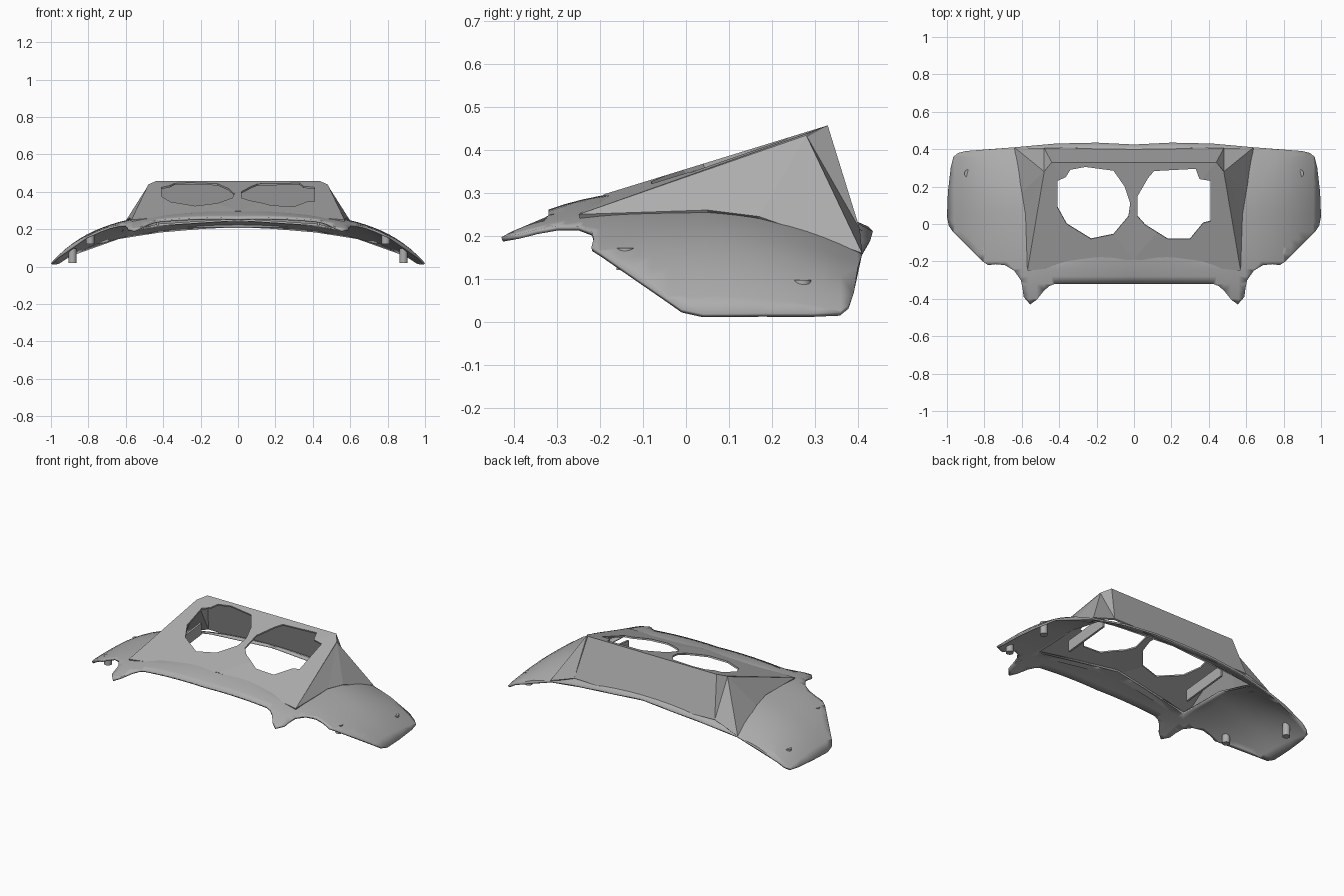
import bpy, bmesh, math
from mathutils import Vector, geometry

cube = bpy.data.objects.get("Cube")
if cube:
    bpy.data.objects.remove(cube, do_unlink=True)

grey = bpy.data.materials.new("plastic_grey")
grey.use_nodes = True
tone = (0.42, 0.42, 0.42, 1)
grey.diffuse_color = tone
grey.node_tree.nodes["Principled BSDF"].inputs["Base Color"].default_value = tone


def finish(name, bm, thickness=0, smooth=None):
    """Turn a bmesh into a grey object, optionally thickened inwards."""
    mesh = bpy.data.meshes.new(name)
    bm.to_mesh(mesh)
    bm.free()
    mesh.materials.append(grey)
    ob = bpy.data.objects.new(name, mesh)
    bpy.context.collection.objects.link(ob)
    if thickness:
        mod = ob.modifiers.new("wall", "SOLIDIFY")
        mod.thickness = thickness
        mod.offset = -1
    if smooth:
        bpy.ops.object.select_all(action="DESELECT")
        ob.select_set(True)
        bpy.context.view_layer.objects.active = ob
        bpy.ops.object.shade_smooth_by_angle(angle=math.radians(smooth))
    return ob


def mirrored(half):
    """Close a loop drawn for +x from back to front."""
    return half + [(-x, y) for x, y in reversed(half) if x > 0]


def inside(p, loop):
    odd = False
    for (ax, ay), (bx, by) in zip(loop, loop[1:] + loop[:1]):
        if (ay > p.y) != (by > p.y) and p.x < ax + (p.y - ay) * (bx - ax) / (by - ay):
            odd = not odd
    return odd


def add_sheet(bm, loops, height, extra_points=(), creases=()):
    """Fill the first loop less the others, then lift it to a height field."""
    pts, edges = [], []
    for loop in loops:
        n = len(pts)
        pts += [Vector(p) for p in loop]
        edges += [(n + i, n + (i + 1) % len(loop)) for i in range(len(loop))]
    for a, b in creases:
        edges.append((len(pts), len(pts) + 1))
        pts += [Vector(a), Vector(b)]
    pts += [Vector(p) for p in extra_points]
    flat, _, faces, *_ = geometry.delaunay_2d_cdt(pts, edges, [], 0, 1e-5)
    verts = [bm.verts.new((p.x, p.y, height(p.x, p.y))) for p in flat]
    for f in faces:
        mid = sum((flat[i] for i in f), Vector((0, 0))) / len(f)
        if inside(mid, loops[0]) and not any(inside(mid, h) for h in loops[1:]):
            face = bm.faces.new([verts[i] for i in f])
            face.normal_update()
            if face.normal.z < 0:
                face.normal_flip()
    bmesh.ops.delete(bm, geom=[v for v in verts if not v.link_faces], context="VERTS")


# Curved shell with wings, front notches and prongs
def shell_height(x, y):
    x, t = abs(x), y - 0.05
    z = 0.308 - 0.15 * x**2 - 0.14 * x**6
    if t > 0:
        return z - 0.08 * (t / 0.36) ** 2 * (1 - max(0, x - 0.7) / 0.6)
    return z + 0.54 * t**3 * (1 + 0.8 * max(0, 1 - x / 0.57))


outline = mirrored([
    (0, 0.425), (0.2, 0.435), (0.42, 0.43), (0.64, 0.41), (0.9, 0.39), (0.94, 0.38),
    (0.965, 0.36), (0.98, 0.3), (0.995, 0.17), (1, 0.04), (0.99, -0.01), (0.97, -0.04),
    (0.81, -0.2), (0.78, -0.22), (0.74, -0.215), (0.69, -0.22), (0.64, -0.25),
    (0.605, -0.3), (0.595, -0.35), (0.59, -0.39), (0.555, -0.43), (0.52, -0.405),
    (0.48, -0.355), (0.45, -0.33), (0.42, -0.32), (0, -0.32)])
opening = mirrored([(0, 0.34), (0.42, 0.34), (0.56, 0.36), (0.54, 0.1),
                    (0.53, -0.2), (0, -0.14)])
grid = [(i * 0.04, j * 0.04) for i in range(-24, 25) for j in range(-10, 11)]
bm = bmesh.new()
add_sheet(bm, [outline, opening], shell_height, grid)
finish("curved_shell", bm, 0.011, 40)

# Hood corner points on the +x side
front_mid = Vector((0, -0.19, 0.297))
front = Vector((0.57, -0.25, 0.25))
shoulder = Vector((0.48, 0.28, 0.434))
peak = Vector((0.44, 0.33, 0.457))
crease = Vector((0.48, 0.405, 0.215))
corner = Vector((0.64, 0.41, 0.16))
side_edge = [corner, Vector((0.6, 0.17, 0.245)), Vector((0.58, 0.05, 0.26)), front]


def flip(v):
    return Vector((-v.x, v.y, v.z))


side_normal = (peak - front_mid).cross(front - front_mid)


def hood_height(x, y):
    centre = front_mid.z + (peak.z - front_mid.z) * (y - front_mid.y) / (peak.y - front_mid.y)
    n = side_normal
    side = front_mid.z - (n.x * abs(x) + n.y * (y - front_mid.y)) / n.z
    return min(centre, side)


# Hood top with two gauge holes
left_hole = [(0.02, 0.15), (0.075, 0.245), (0.107, 0.283), (0.33, 0.295), (0.35, 0.24),
             (0.41, 0.23), (0.41, 0.015), (0.37, 0.005), (0.3, -0.08), (0.18, -0.08),
             (0.06, -0.005), (0.02, 0.04)]
right_hole = [(-0.41, 0.23), (-0.365, 0.25), (-0.34, 0.29), (-0.26, 0.305), (-0.11, 0.285),
              (-0.05, 0.2), (-0.02, 0.11), (-0.03, 0.04), (-0.11, -0.055), (-0.23, -0.08),
              (-0.36, 0), (-0.41, 0.09)]
top = mirrored([(0, peak.y)] + [tuple(v.xy) for v in (peak, shoulder, front, front_mid)])
bm = bmesh.new()
add_sheet(bm, [top, left_hole, right_hole], hood_height,
          creases=[(front_mid.xy, peak.xy), (front_mid.xy, flip(peak).xy)])

# Hood flanks, folded rear corners and back wall
tris = [(shoulder, a, b) for a, b in zip(side_edge[1:], side_edge)]
tris += [(shoulder, corner, crease), (shoulder, crease, peak)]
for tri in tris:
    bm.faces.new([bm.verts.new(v) for v in tri])
    bm.faces.new([bm.verts.new(flip(v)) for v in reversed(tri)])
back_mid = Vector((0, 0.42, 0.21))
back = [peak, crease, back_mid, flip(crease), flip(peak), Vector((0, peak.y, peak.z))]
bm.faces.new([bm.verts.new(v) for v in back])
bmesh.ops.remove_doubles(bm, verts=bm.verts, dist=0.003)
bmesh.ops.recalc_face_normals(bm, faces=bm.faces)
bm.faces.ensure_lookup_table()
if sum(f.normal.z * f.calc_area() for f in bm.faces) < 0:
    bmesh.ops.reverse_faces(bm, faces=bm.faces)
finish("gauge_hood", bm, 0.01)

# Mounting pins under the wings and brackets beside the gauges
for side, word in ((1, "left"), (-1, "right")):
    for x, y, low, place in ((0.79, -0.14, 0.12, "front"), (0.885, 0.27, 0.02, "rear")):
        high = shell_height(x, y) - 0.005
        bm = bmesh.new()
        bmesh.ops.create_cone(bm, cap_ends=True, segments=16, radius1=0.022,
                              radius2=0.022, depth=high - low)
        bmesh.ops.translate(bm, verts=bm.verts, vec=(side * x, y, (high + low) / 2))
        finish(f"{word}_{place}_pin", bm, smooth=40)
    bm = bmesh.new()
    bmesh.ops.create_cube(bm, size=1)
    bmesh.ops.scale(bm, verts=bm.verts, vec=(0.012, 0.3, 0.07))
    for v in bm.verts:
        v.co += Vector((side * 0.43, 0.1, 0.27 + 0.1 * v.co.y))
    finish(f"{word}_bracket", bm)
